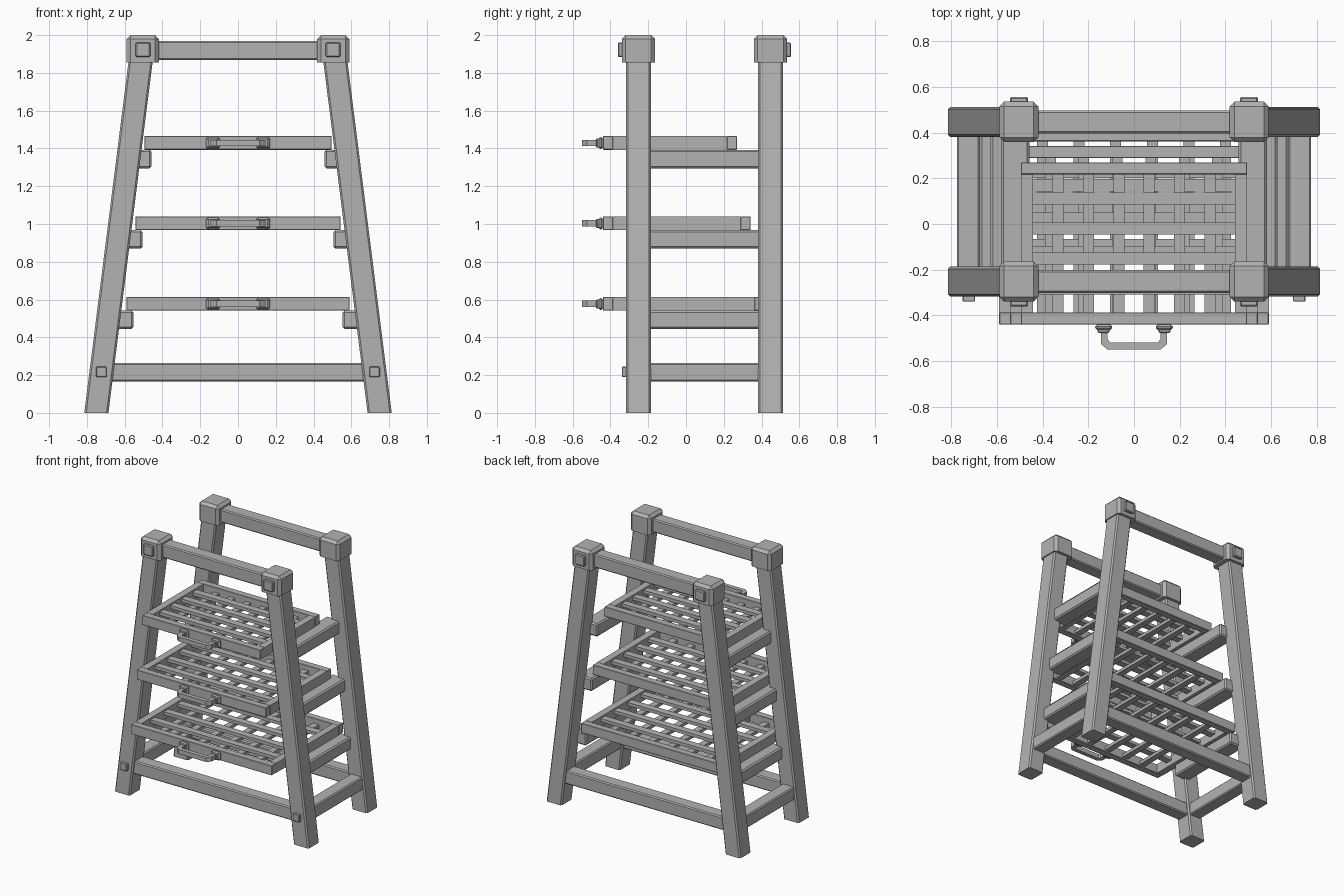
import bpy, bmesh
from mathutils import Vector

cube = bpy.data.objects.get("Cube")
if cube:
    bpy.data.objects.remove(cube)

grey = bpy.data.materials.new("plain_grey")
grey.use_nodes = True
GREY = (0.45, 0.45, 0.45, 1)
grey.diffuse_color = GREY
grey.node_tree.nodes["Principled BSDF"].inputs["Base Color"].default_value = GREY


def finish(name, bm):
    bmesh.ops.recalc_face_normals(bm, faces=bm.faces)
    mesh = bpy.data.meshes.new(name)
    bm.to_mesh(mesh)
    bm.free()
    mesh.materials.append(grey)
    ob = bpy.data.objects.new(name, mesh)
    bpy.context.collection.objects.link(ob)
    return ob


def add_box(bm, x, y, z, bevel=0.0, lean=0.0, top_only=False):
    """Box from three (low, high) ranges; lean shifts x with height."""
    lo, hi = Vector((x[0], y[0], z[0])), Vector((x[1], y[1], z[1]))
    verts = bmesh.ops.create_cube(bm, size=1)["verts"]
    for v in verts:
        v.co = (lo + hi) / 2 + v.co * (hi - lo)
    for v in verts:
        v.co.x += lean * v.co.z
    if bevel:
        edges = {e for v in verts for e in v.link_edges}
        if lean:  # keep the cut ends square
            edges = {e for e in edges if abs(e.verts[0].co.z - e.verts[1].co.z) > 1}
        elif top_only:
            edges = {e for e in edges if max(v.co.z for v in e.verts) > hi.z - 1e-4}
        bmesh.ops.bevel(bm, geom=list(edges), offset=bevel, segments=1, affect='EDGES')


def box(name, x, y, z, **kw):
    bm = bmesh.new()
    add_box(bm, x, y, z, **kw)
    return finish(name, bm)


def span(c, half):
    return (c - half, c + half)


def mirrored(r, s):
    return tuple(sorted((r[0] * s, r[1] * s)))


FRONT, BACK = -0.252, 0.447
ends = (("front", FRONT, -1), ("back", BACK, 1))
sides = (("left", 1), ("right", -1))

# End frames: leaning legs, caps, bolts and long beams
for end, y, out in ends:
    for side, s in sides:
        box(f"{end}_{side}_leg", span(s * 0.75, 0.064), span(y, 0.066), (0, 1.9),
            bevel=0.01, lean=-s * 0.126)
        box(f"{end}_{side}_cap", span(s * 0.504, 0.085), span(y, 0.088), (1.855, 2),
            bevel=0.02, top_only=True)
        box(f"{end}_{side}_cap_bolt", span(s * 0.503, 0.039), span(y + out * 0.09, 0.019),
            span(1.922, 0.039), bevel=0.006)
        if end == "front":
            box(f"{side}_foot_bolt", span(s * 0.723, 0.028), span(y - 0.07, 0.018),
                span(0.217, 0.028), bevel=0.004)
    box(f"{end}_top_beam", (-0.45, 0.45), span(y, 0.05), (1.867, 1.968), bevel=0.008)
    box(f"{end}_bottom_rail", (-0.69, 0.69), span(y, 0.05), (0.165, 0.265), bevel=0.008)

# Side rails near the floor
between = (FRONT + 0.04, BACK - 0.04)
for side, s in sides:
    box(f"{side}_bottom_rail", mirrored((0.675, 0.775), s), between, (0.165, 0.265), bevel=0.008)


def tray(name, half, back, z):
    """Open frame with slats across and thinner bars running beneath them."""
    bm = bmesh.new()
    front, w = -0.44, 0.053
    top = z + 0.073
    for y in ((front, front + w), (back - w, back)):
        add_box(bm, (-half, half), y, (z, top), bevel=0.003)
    for s in (1, -1):
        add_box(bm, mirrored((half - w, half), s), (front + w, back - w), (z, top))
    inner, y0, y1 = half - w, front + w, back - w
    slats, bars = 4, 6
    gap = (y1 - y0 - slats * w) / (slats + 1)
    for i in range(slats):
        y = y0 + gap + i * (gap + w)
        add_box(bm, (-inner, inner), (y, y + w), (z + 0.036, z + 0.06))
    bw = 0.048
    gap = (2 * inner - bars * bw) / (bars + 1)
    for i in range(bars):
        x = -inner + gap + i * (gap + bw)
        add_box(bm, (x, x + bw), (y0, y1), (z + 0.012, z + 0.036))
    finish(name, bm)


def handle(name, z):
    """Chamfered pull: a bent bar of square section on two stepped mounts."""
    bm = bmesh.new()
    outer = [(0.145, -0.46), (0.145, -0.525), (0.115, -0.55)]
    inside = [(0.115, -0.46), (0.115, -0.505), (0.105, -0.518)]
    loop = []
    for p, q in zip(outer, inside):
        loop.append((p, q))
    loop += [((-p[0], p[1]), (-q[0], q[1])) for p, q in reversed(loop)]
    rings = []
    for p, q in loop:
        rings.append([bm.verts.new((a[0], a[1], z + dz))
                      for a, dz in ((p, -0.017), (p, 0.017), (q, 0.017), (q, -0.017))])
    for a, b in zip(rings, rings[1:]):
        for i in range(4):
            j = (i + 1) % 4
            bm.faces.new((a[i], a[j], b[j], b[i]))
    bm.faces.new(rings[0])
    bm.faces.new(rings[-1])
    for s in (1, -1):
        add_box(bm, span(s * 0.133, 0.037), (-0.465, -0.438), span(z, 0.031), bevel=0.01)
        add_box(bm, span(s * 0.133, 0.026), (-0.476, -0.46), span(z, 0.024), bevel=0.004)
    finish(name, bm)


# Trays with runners beneath, each smaller towards the top
levels = (("lower", 0.59, 0.415, 0.541, 0.445),
          ("middle", 0.542, 0.342, 0.967, 0.87),
          ("upper", 0.495, 0.27, 1.393, 1.295))
for name, half, back, z, runner_z in levels:
    tray(f"{name}_tray", half, back, z)
    handle(f"{name}_tray_handle", z + 0.036)
    for side, s in sides:
        box(f"{name}_{side}_runner", mirrored((half - 0.037, half + 0.086), s), between,
            (runner_z, z), bevel=0.01)
